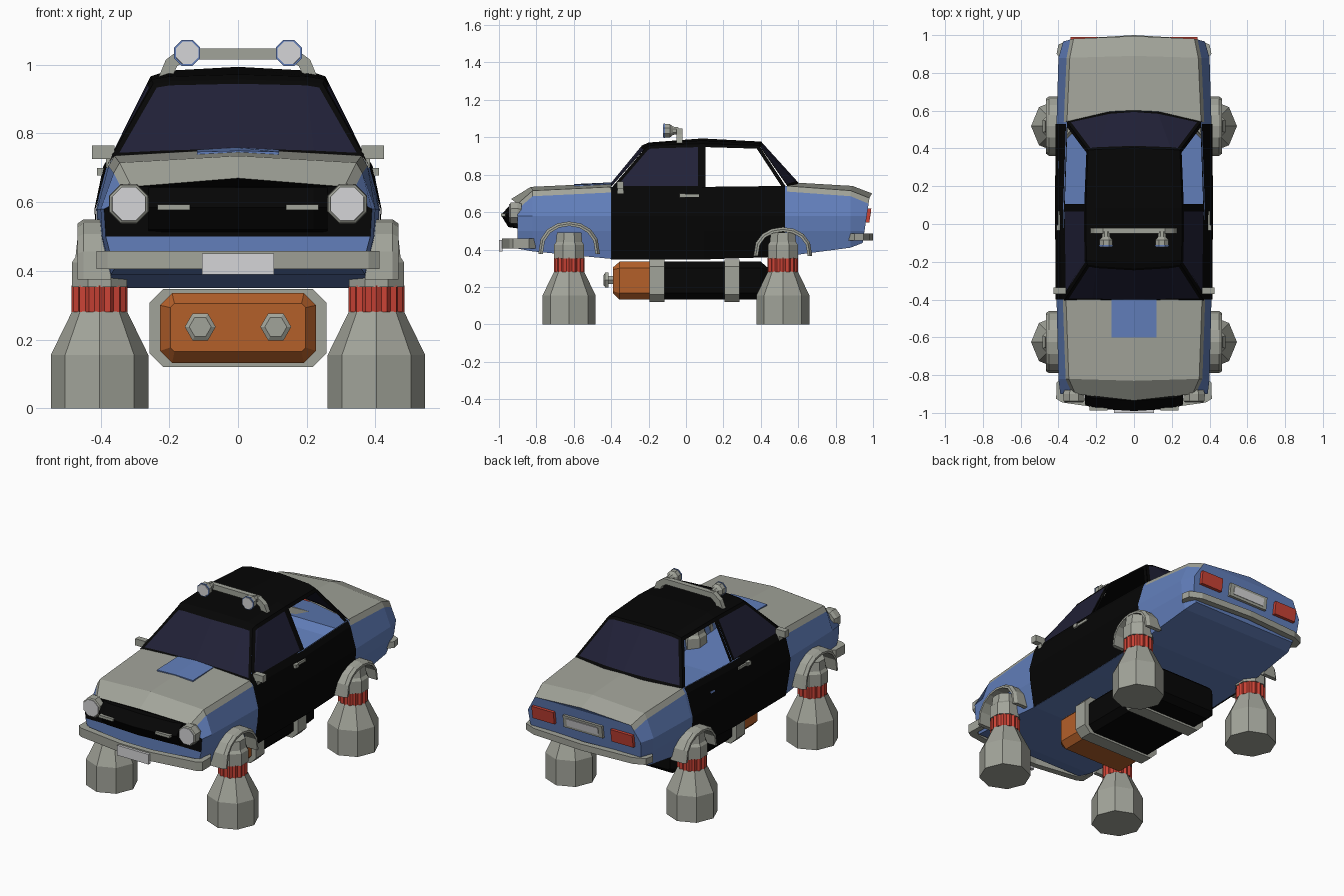
import bpy, bmesh, math

if "Cube" in bpy.data.objects:
    bpy.data.objects.remove(bpy.data.objects["Cube"])

# ---- colours (display values converted to linear)
def colour(name, r, g, b):
    m = bpy.data.materials.new(name)
    m.diffuse_color = [(c / 255) ** 2.2 for c in (r, g, b)] + [1]
    m.use_nodes = True
    m.node_tree.nodes["Principled BSDF"].inputs["Base Color"].default_value = m.diffuse_color
    return m

GREY = colour("warm grey", 160, 162, 152)
BLUE = colour("blue paint", 98, 126, 186)
BLACK = colour("black", 14, 14, 14)
GLASS = colour("dark glass", 38, 38, 58)
RED = colour("red", 200, 68, 56)
ORANGE = colour("orange", 178, 96, 46)
WHITE = colour("white", 212, 212, 214)


def finish(bm, name, mats, normals=True):
    if normals:
        bmesh.ops.recalc_face_normals(bm, faces=bm.faces)
    me = bpy.data.meshes.new(name)
    bm.to_mesh(me)
    bm.free()
    for m in mats:
        me.materials.append(m)
    ob = bpy.data.objects.new(name, me)
    bpy.context.collection.objects.link(ob)
    return ob


def loft(name, rings, mat, caps=True, closed=True):
    bm = bmesh.new()
    rows = [[bm.verts.new(p) for p in r] for r in rings]
    n = len(rows[0])
    for a, b in zip(rows, rows[1:]):
        for j in range(n if closed else n - 1):
            k = (j + 1) % n
            bm.faces.new((a[j], a[k], b[k], b[j]))
    if caps and closed:
        bm.faces.new(rows[0])
        bm.faces.new(rows[-1])
    return finish(bm, name, [mat])


def lathe(name, c, axis, prof, n, mat, rib=1.0, turn=0.0):
    """Rings of (offset, radius) along z or y; rib shrinks every other vertex."""
    rings = []
    for t, r in prof:
        ring = []
        for i in range(n):
            a = 2 * math.pi * i / n + turn
            q = r * (rib if i % 2 else 1)
            u, v = q * math.cos(a), q * math.sin(a)
            ring.append((c[0] + u, c[1] + v, c[2] + t) if axis == 'z'
                        else (c[0] + u, c[1] + t, c[2] + v))
        rings.append(ring)
    return loft(name, rings, mat)


def box(name, x0, x1, y0, y1, z0, z1, mat, lean=0.0):
    ring = lambda y: [(x0, y, z0), (x1, y, z0), (x1, y + lean, z1), (x0, y + lean, z1)]
    return loft(name, [ring(y0), ring(y1)], mat)


def both_ways(half):
    """Mirror a path that runs from +x to (not through) the middle."""
    return half + [(-p[0],) + tuple(p[1:]) for p in reversed(half) if p[0]]

# ---- body shell: y, bottom, half width, shoulder x, shoulder z, top z, middle bow, lean
stations = [(-.90, .405, .39, .31, .645, .67, -.035, 0),
            (-.82, .39, .40, .345, .715, .735, -.01, 0),
            (-.40, .35, .41, .36, .735, .755, 0, 0),
            (.10, .35, .413, .37, .735, .755, 0, 0),
            (.54, .365, .41, .355, .74, .757, .06, 0),
            (.88, .41, .40, .34, .715, .74, .01, 0),
            (.965, .435, .375, .32, .675, .70, .01, .15)]

def half_section(s):
    y, zb, w, xs, zs, zt, bow, lean = s
    pts = [(0, zb), (w - .03, zb), (w - .005, .5), (w, .58),
           (xs + .017, zs - .03), (xs, zs), (0, zt)]
    return [(x, y + lean * (z - .57) + (bow if i == 6 else 0), z) for i, (x, z) in enumerate(pts)]

bm = bmesh.new()
rows = []
for s in stations:
    h = half_section(s)
    rows.append([bm.verts.new(p) for p in h + [(-x, y, z) for x, y, z in h[-2:0:-1]]])
for i, (a, b) in enumerate(zip(rows, rows[1:])):
    for j in range(12):
        seg, k, cabin = min(j, 11 - j), (j + 1) % 12, i in (2, 3)
        if cabin and seg == 5:
            continue                      # open cabin
        f = bm.faces.new((a[j], a[k], b[k], b[j]))
        f.material_index = 1 if seg >= 4 and not cabin else 0
for r, front in ((rows[0], True), (rows[-1], False)):
    for i in range(6):
        f = bm.faces.new(list(dict.fromkeys((r[i], r[i + 1], r[11 - i], r[(12 - i) % 12]))))
        f.material_index = 2 if front and i >= 2 else 0
finish(bm, "body_shell", [BLUE, GREY, BLACK])

# ---- black door skins over the middle of the body
for s in (1, -1):
    skin = []
    for st, y in ((stations[2], -.40), (stations[3], .10), (stations[4], .53)):
        skin.append([(s * (p[0] + .005), y, p[2] - (.003 if i == 0 else 0))
                     for i, p in enumerate(half_section(st)[1:6])])
    loft("door_skin", skin, BLACK, closed=False)
    box("door_handle", s * .37, s * .402, -.03, .07, .682, .697, GREY)
    box("door_handle_grip", s * .37, s * .41, -.035, -.005, .678, .70, GREY)
    # wing mirror
    box("mirror", s * .36, s * .425, -.37, -.335, .725, .765, GREY)
    box("mirror_stalk", s * .35, s * .385, -.365, -.335, .70, .73, GREY)

# ---- cabin: roof and framed windows
def window(name, top, bottom, fill, frame=.022):
    bm = bmesh.new()
    t = [bm.verts.new(p) for p in top]
    b = [bm.verts.new(p) for p in bottom]
    fs = [bm.faces.new((t[i], t[i + 1], b[i + 1], b[i])) for i in range(len(t) - 1)]
    bmesh.ops.recalc_face_normals(bm, faces=fs)
    bmesh.ops.inset_region(bm, faces=fs, thickness=frame, use_boundary=True, use_even_offset=True)
    for f in fs:
        f.material_index = 1
    if not fill:
        bmesh.ops.delete(bm, geom=fs, context='FACES')
    return finish(bm, name, [BLACK, GLASS], False)

roof = [both_ways([(e, y, z), (e * .8, y + d * .4, z + r * .6), (0, y + d, z + r)])
        for e, y, z, r, d in ((.247, -.215, .945, .012, -.02), (.252, -.19, .957, .015, -.01),
                              (.255, .085, .966, .028, 0), (.243, .39, .957, .02, .012))]
loft("roof", roof, BLACK, closed=False)
window("windshield", roof[0], both_ways([(.37, -.405, .73), (.22, -.405, .738), (0, -.41, .745)]), True, .016)
window("rear_window", roof[3], both_ways([(.36, .545, .735), (.13, .595, .75), (0, .605, .753)]), True, .018)
for s in (1, -1):
    window("front_side_window", [(s * .247, -.215, .945), (s * .252, -.19, .957), (s * .255, .085, .966)],
           [(s * .37, -.405, .722), (s * .372, -.37, .722), (s * .376, .085, .722)], True, .02)
    window("rear_side_opening", [(s * .255, .085, .966), (s * .243, .39, .957)],
           [(s * .376, .085, .715), (s * .36, .545, .72)], False, .02)

# ---- blue patch on the hood
loft("hood_patch", [[(x, -.4, a), (x, -.6, b), (x, -.6, b - .008), (x, -.4, a - .008)]
                    for x, a, b in ((-.12, .752, .7465), (0, .759, .75), (.12, .752, .7465))], BLUE)

# ---- black nose with pointed profile
nose = [(-.88, .648), (-.93, .643), (-.985, .585), (-.945, .52), (-.88, .51)]
loft("grille_nose", [[(x, y + (d if y < -.9 else 0), z) for y, z in nose]
                     for x, d in ((-.26, .03), (-.22, .008), (0, -.005), (.22, .008), (.26, .03))], BLACK)

# ---- bumpers and plates
def bumper(name, half, z0, z1, inward):
    rings = []
    for x, y in both_ways(half):
        u, v = x * .92, y + inward
        rings.append([(x, y, z0), (x, y, z1), (u, v, z1), (u, v, z0)])
    loft(name, rings, GREY)

bumper("front_bumper", [(.41, -.84), (.412, -.925), (.38, -.945), (.1, -.985), (0, -.985)], .405, .458, .035)
bumper("rear_bumper", [(.41, .90), (.40, .95), (.33, .98), (0, 1.0)], .447, .485, -.035)
box("front_plate", -.105, .105, -1.0, -.98, .39, .45, WHITE)
box("rear_plate_frame", -.13, .13, .95, .977, .545, .62, GREY, .011)
box("rear_plate", -.105, .105, .97, .982, .56, .605, WHITE, .008)

for s in (1, -1):
    # lights
    lathe("headlight_rim", (s * .318, 0, .595), 'y', [(-.88, .055), (-.90, .062), (-.937, .06), (-.942, .053)],
          8, GREY, turn=math.pi / 8)
    lathe("headlight_lens", (s * .318, 0, .595), 'y', [(-.93, .053), (-.946, .052)], 8, WHITE, turn=math.pi / 8)
    box("grille_bar", s * .14, s * .235, -.988, -.95, .577, .593, GREY)
    box("tail_light", s * .19, s * .335, .95, .98, .545, .62, RED, .011)
    # roof lamps
    lathe("roof_lamp_cup", (s * .148, 0, 1.035), 'y',
          [(-.117, .038), (-.085, .038), (-.07, .024), (-.04, .02)], 8, GREY, turn=math.pi / 8)
    lathe("roof_lamp_rim", (s * .148, 0, 1.035), 'y', [(-.112, .041), (-.119, .041)], 8, BLUE, turn=math.pi / 8)
    lathe("roof_lamp_lens", (s * .148, 0, 1.035), 'y', [(-.115, .036), (-.122, .035)], 8, WHITE, turn=math.pi / 8)
    # tank filler caps
    lathe("tank_nozzle_neck", (s * .11, 0, .237), 'y', [(-.38, .025), (-.42, .025)], 6, GREY)
    lathe("tank_nozzle", (s * .11, 0, .237), 'y', [(-.415, .045), (-.432, .045), (-.44, .032)], 6, GREY)

# ---- roof rack
outer = both_ways([(.235, .955), (.21, 1.015), (.165, 1.048)])
inner = both_ways([(.195, .955), (.178, .995), (.148, 1.015)])
loft("roof_rack", [[(a, -.05, b), (a, -.02, b), (c, -.02, d), (c, -.05, d)]
                   for (a, b), (c, d) in zip(outer, inner)], GREY)

# ---- under-floor tank with straps
def chamfered(y, hx, z0, z1, c):
    q = [(hx, z0 + c), (hx, z1 - c), (hx - c, z1), (c - hx, z1),
         (-hx, z1 - c), (-hx, z0 + c), (c - hx, z0), (hx - c, z0)]
    return [(x, y, z) for x, z in q]

full, small = (.227, .132, .335, .035), (.197, .165, .305, .012)
loft("tank_front", [chamfered(-.39, *small), chamfered(-.355, *full), chamfered(-.19, *full)], ORANGE)
loft("tank_rear", [chamfered(-.19, *full), chamfered(.40, *full), chamfered(.435, *small)], BLACK)
for y in (-.195, .205):
    loft("tank_strap", [chamfered(y, .257, .12, .348, .04), chamfered(y + .08, .257, .12, .348, .04)], GREY)

# ---- thrusters and wheel arches at the four corners
for s in (1, -1):
    for y, ry, base, top in ((-.625, .165, .375, .55), (.518, .157, .365, .52)):
        c = (s * .403, y, 0)
        lathe("thruster_bell", c, 'z', [(0, .142), (.155, .142), (.282, .08)], 8, GREY)
        lathe("thruster_collar", c, 'z', [(.28, .082), (.357, .082)], 32, RED, rib=.9)
        lathe("thruster_cap", c, 'z', [(.353, .087), (.425, .087), (.44, .076), (.492, .07)], 8, GREY,
              turn=math.pi / 8)
        arch = []
        for i in range(9):
            a = math.pi * i / 8
            cy, sz = math.cos(a), math.sin(a) ** .8 if 0 < i < 8 else 0
            h = top - base
            pt = lambda x, k: (s * x, y + (ry - k) * cy, base + (h - k) * sz)
            arch.append([pt(.37, 0), pt(.45, 0), pt(.467, .012), pt(.467, .024), pt(.37, .024)])
        loft("wheel_arch", arch, GREY)
